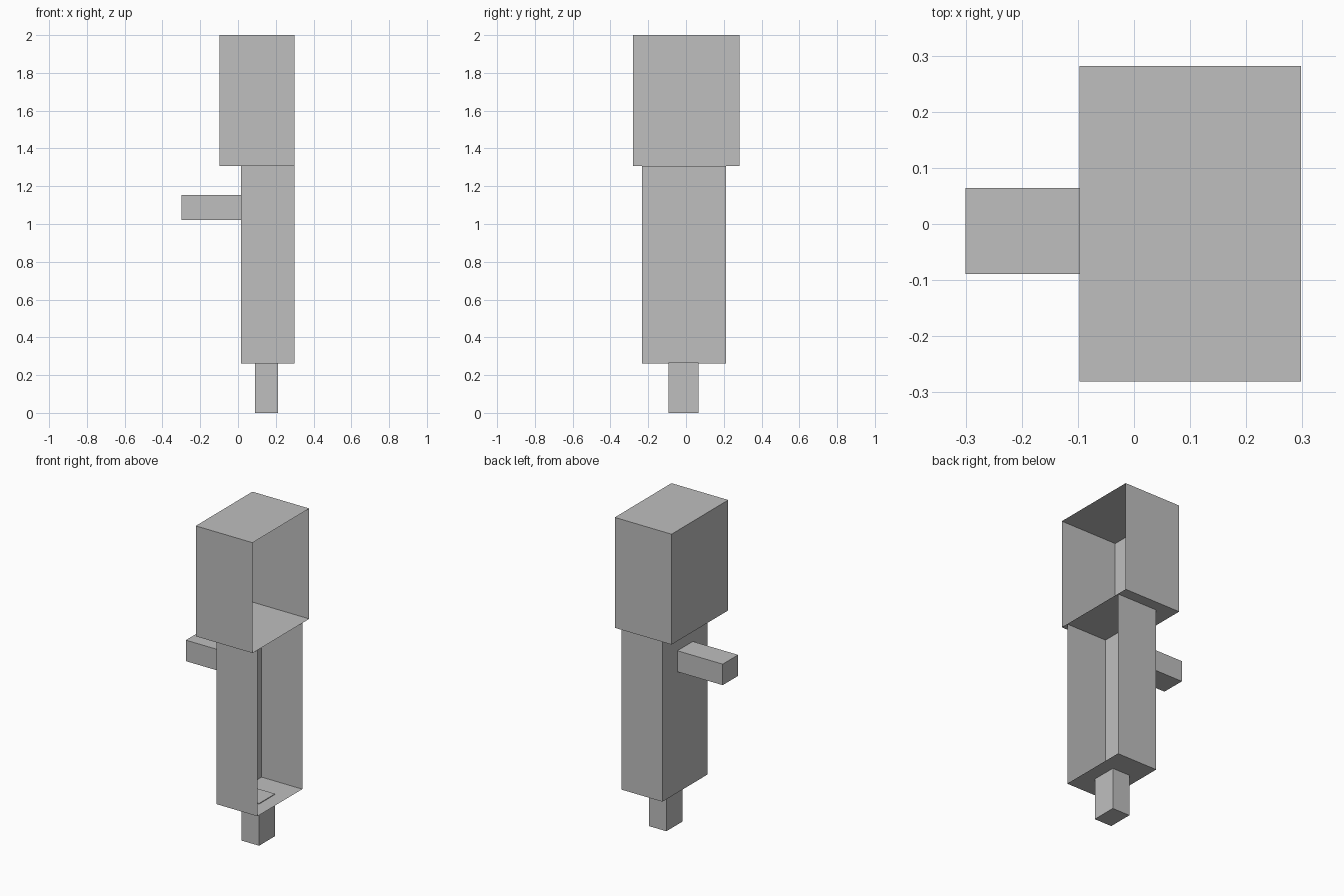
import bpy
import bmesh
from mathutils import Vector

default = bpy.data.objects.get("Cube")
if default:
    bpy.data.objects.remove(default, do_unlink=True)

# Single plain grey
grey = bpy.data.materials.new("plain grey")
grey.use_nodes = True
colour = (0.52, 0.52, 0.52, 1.0)
grey.diffuse_color = colour
grey.node_tree.nodes["Principled BSDF"].inputs["Base Color"].default_value = colour


def box(name, low, high, open_sides=()):
    """Flat-sided box between two corners, without the faces whose normals are in open_sides."""
    low, high = Vector(low), Vector(high)
    size, centre = high - low, (low + high) / 2
    bm = bmesh.new()
    bmesh.ops.create_cube(bm, size=1.0)
    bm.normal_update()
    removed = [f for f in bm.faces
               if any(f.normal.dot(Vector(side)) > 0.9 for side in open_sides)]
    bmesh.ops.delete(bm, geom=removed, context='FACES')
    for v in bm.verts:
        v.co = Vector(a * b for a, b in zip(v.co, size))
    mesh = bpy.data.meshes.new(name)
    bm.to_mesh(mesh)
    bm.free()
    mesh.materials.append(grey)
    obj = bpy.data.objects.new(name, mesh)
    obj.location = centre
    bpy.context.collection.objects.link(obj)
    return obj


LEFT, UP = (1, 0, 0), (0, 0, 1)

# Thin-walled shells, open on the left side; the head's floor closes the body
box("head_shell", (-0.097, -0.281, 1.306), (0.298, 0.282, 2.0), [LEFT])
box("body_shell", (0.015, -0.233, 0.262), (0.298, 0.213, 1.306), [LEFT, UP])

# Solid bars that just poke through the body's walls
box("side_arm", (-0.3, -0.089, 1.022), (0.019, 0.064, 1.154))
box("bottom_peg", (0.09, -0.093, 0.0), (0.212, 0.066, 0.266))
